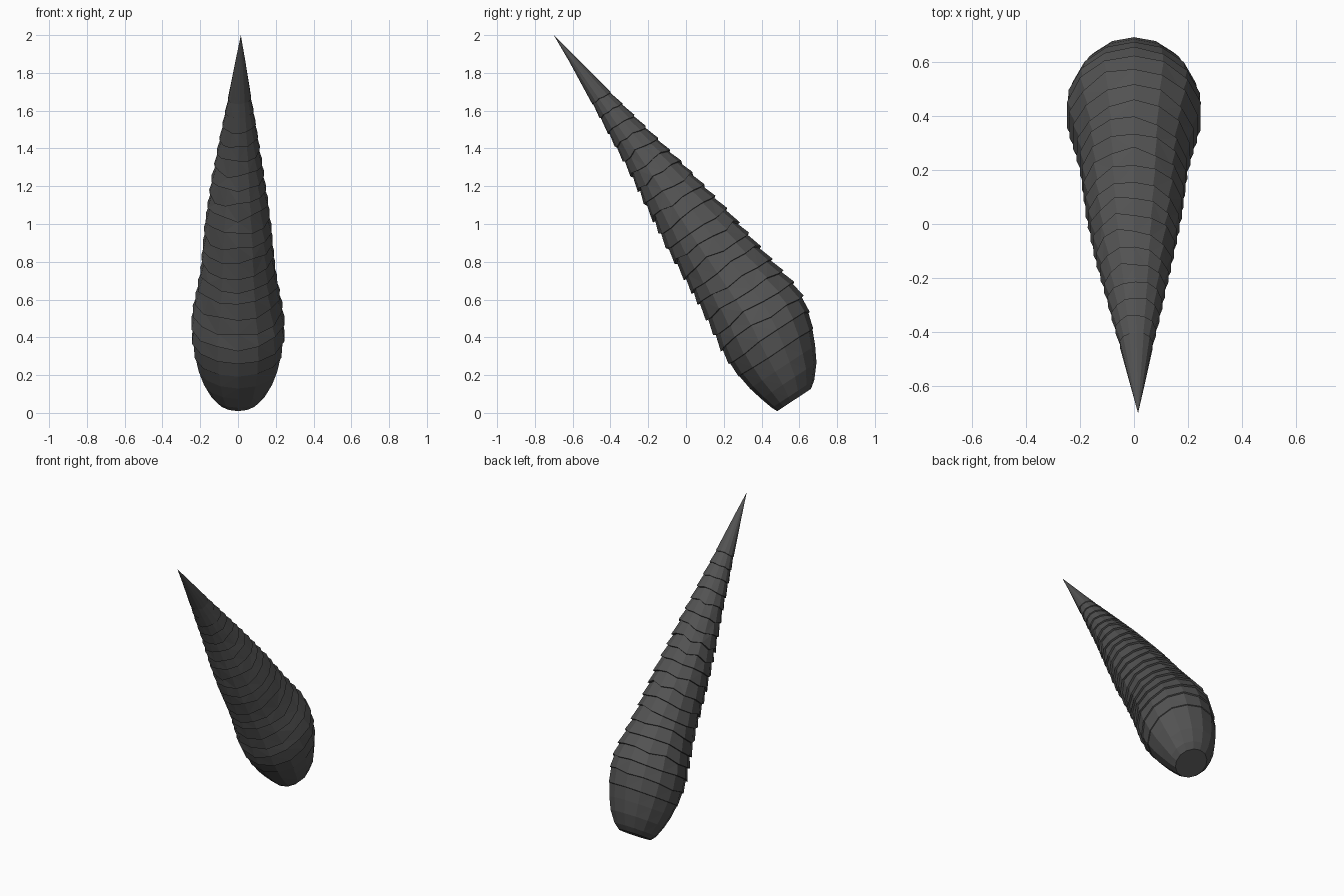
import bpy, bmesh, math, random
from mathutils import Vector

if "Cube" in bpy.data.objects:
    bpy.data.objects.remove(bpy.data.objects["Cube"])

random.seed(4)
SIDES = 14
BASE = Vector((0, 0.575, 0.07))
AXIS = Vector((0.0, -0.551, 0.834))     # base to tip
OUT = Vector((0, 0.834, 0.551))         # towards the upper back
SIDE = Vector((1, 0, 0))

# distance along axis, back reach, front reach, half width
PROFILE = [
    (0.00, .104, .110, .110), (0.03, .145, .124, .145), (0.10, .205, .145, .185),
    (0.20, .260, .170, .220), (0.31, .310, .183, .243), (0.40, .333, .184, .250),
    (0.48, .343, .170, .243), (0.65, .314, .149, .213), (0.76, .295, .140, .197),
    (1.05, .254, .120, .175), (1.35, .198, .083, .140), (1.50, .167, .063, .118),
    (1.76, .113, .042, .082), (1.91, .080, .028, .058), (2.15, .033, .009, .025),
    (2.313, 0, 0, 0)]


def section(s):
    for a, b in zip(PROFILE, PROFILE[1:]):
        if s <= b[0]:
            t = (s - a[0]) / (b[0] - a[0])
            return [p + (q - p) * t for p, q in zip(a[1:], b[1:])]
    return [0, 0, 0]


def ring(bm, s, grow=0.0, jitter=None):
    """One slightly irregular cross-section of the horn."""
    verts = []
    for i in range(SIDES):
        a = 2 * math.pi * i / SIDES
        si = s + (jitter[i] if jitter else 0)
        back, front, half = section(si)
        mid, deep = (back - front) / 2, (back + front) / 2
        p = BASE + AXIS * si + OUT * (mid + (deep + grow) * math.cos(a))
        p += SIDE * ((half + grow) * math.sin(a) + 0.015 * max(0, s - 1.3))
        verts.append(bm.verts.new(p))
    return verts


bm = bmesh.new()
rings = [ring(bm, s) for s in (0, 0.03, 0.10, 0.18)]

# Overlapping ridges: each has a wide lower lip and a narrow upper edge
s, pitch = 0.26, 0.086
while s < 1.95:
    fade = min(1, (s - 0.16) / 0.3, (2.1 - s) / 0.7)
    jit = [random.uniform(-0.014, 0.014) * fade
           + 0.012 * fade * math.sin(2 * math.pi * i / SIDES) for i in range(SIDES)]
    rings.append(ring(bm, s, -0.007 * fade, jit))
    rings.append(ring(bm, s + 0.002, 0.007 * fade, jit))
    s += pitch
rings.append(ring(bm, 2.15))

# Skin, tip and base cap
for lo, hi in zip(rings, rings[1:]):
    for i in range(SIDES):
        j = (i + 1) % SIDES
        bm.faces.new((lo[i], lo[j], hi[j], hi[i]))
tip = bm.verts.new(BASE + AXIS * 2.313 + SIDE * 0.015)
for i in range(SIDES):
    bm.faces.new((rings[-1][i], rings[-1][(i + 1) % SIDES], tip))
bm.faces.new(rings[0][::-1])
bmesh.ops.triangulate(bm, faces=bm.faces[:])
bmesh.ops.recalc_face_normals(bm, faces=bm.faces[:])

mesh = bpy.data.meshes.new("horn")
bm.to_mesh(mesh)
bm.free()
horn = bpy.data.objects.new("horn", mesh)
bpy.context.collection.objects.link(horn)

mat = bpy.data.materials.new("dark grey")
mat.diffuse_color = (0.085, 0.085, 0.085, 1)
mat.use_nodes = True
mat.node_tree.nodes["Principled BSDF"].inputs["Base Color"].default_value = mat.diffuse_color
mesh.materials.append(mat)
